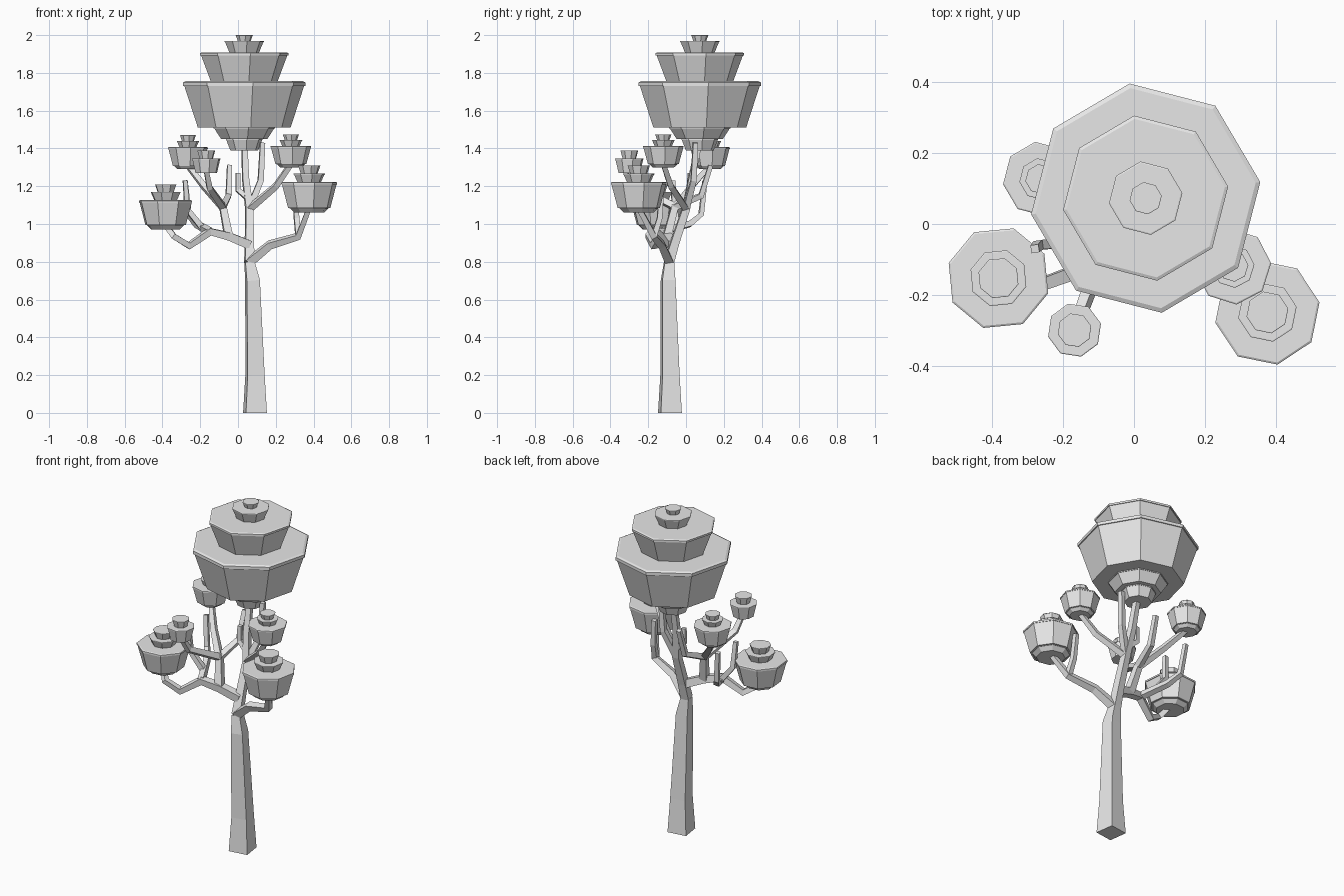
import bpy, bmesh
from math import cos, sin, radians
from mathutils import Vector

cube = bpy.data.objects.get("Cube")
if cube:
    bpy.data.objects.remove(cube)

GREY = (0.8, 0.8, 0.8, 1)
material = bpy.data.materials.new("light_grey")
material.use_nodes = True
material.diffuse_color = GREY
material.node_tree.nodes["Principled BSDF"].inputs["Base Color"].default_value = GREY


def circle(sides, radius, turn):
    """Corners of a flat regular polygon."""
    angles = [radians(turn + 360 * i / sides) for i in range(sides)]
    return [Vector((cos(a), sin(a), 0)) * radius for a in angles]


def loft(name, outlines):
    """Skin a list of outlines, cap both ends and add the result as an object."""
    bm = bmesh.new()
    rings = [[bm.verts.new(corner) for corner in outline] for outline in outlines]
    for lower, upper in zip(rings, rings[1:]):
        for i in range(len(lower)):
            bm.faces.new((lower[i - 1], lower[i], upper[i], upper[i - 1]))
    bm.faces.new(rings[0])
    bm.faces.new(rings[-1])
    bmesh.ops.recalc_face_normals(bm, faces=bm.faces)
    mesh = bpy.data.meshes.new(name)
    bm.to_mesh(mesh)
    bm.free()
    mesh.materials.append(material)
    bpy.context.collection.objects.link(bpy.data.objects.new(name, mesh))


def limb(name, thick, thin, *points):
    """Square limb that tapers evenly from point to point."""
    path = [Vector(point) for point in points]
    steps = [(end - start).normalized() for start, end in zip(path, path[1:])]
    tangents = [(a + b).normalized() for a, b in zip(steps[:1] + steps, steps + steps[-1:])]
    heading = Vector((0, 0, 1))
    frame = heading.rotation_difference(heading)
    outlines = []
    for k, (centre, tangent) in enumerate(zip(path, tangents)):
        frame = heading.rotation_difference(tangent) @ frame
        heading = tangent
        radius = thick + (thin - thick) * k / (len(path) - 1)
        outlines.append([centre + frame @ corner for corner in circle(4, radius, 53)])
    loft(name, outlines)


def crown(name, x, y, base, radius, height, turn, tiers):
    """Stacked octagonal tiers, each flaring up to a lip; returns a point just inside the base.

    Each tier gives its top radius and top height as shares of the whole crown."""
    outlines = []
    bottom = 0
    for width, top in tiers:
        lip = (top - bottom) / 10
        for share, level in ((0.76, bottom), (0.98, top - lip), (1, top - lip), (1, top - lip / 4), (0.96, top)):
            centre = Vector((x, y, base + height * level))
            outlines.append([centre + corner for corner in circle(8, radius * width * share, turn)])
        bottom = top
    loft(name, outlines)
    return Vector((x, y, base + height / 10))


# Foliage crowns
large = ((0.3, 0.1), (0.5, 0.2), (1, 0.6), (0.72, 0.85), (0.32, 0.95), (0.14, 1))
small = ((0.7, 0.1), (1, 0.65), (0.56, 0.83), (0.4, 1))
tiny = ((1, 0.65), (0.63, 1))
main_crown = crown("main_crown", 0.033, 0.073, 1.39, 0.327, 0.61, 8, large)
right_crown = crown("right_crown", -0.383, -0.153, 0.97, 0.147, 0.24, 28, small)
left_crown = crown("left_crown", 0.377, -0.25, 1.06, 0.15, 0.25, 11, small)
front_crown = crown("front_upper_crown", 0.28, -0.12, 1.3, 0.108, 0.175, 5, small)
back_crown = crown("back_crown", -0.265, 0.127, 1.29, 0.106, 0.18, 8, small)
small_crown = crown("front_small_crown", -0.168, -0.3, 1.27, 0.077, 0.12, 14, tiny)

# Forks that several limbs share
fork = Vector((0.06, -0.09, 0.8))
high_fork = Vector((0.06, 0, 1.08))
right_fork = Vector((-0.05, -0.1, 0.935))
right_elbow = Vector((-0.15, -0.13, 0.96))
right_high_fork = Vector((-0.08, -0.06, 1.09))
back_elbow = Vector((-0.22, 0.02, 1))
left_elbow = Vector((0.32, -0.17, 0.935))

# Trunk and leading limb
limb("trunk", 0.079, 0.034, (0.09, -0.085, 0), (0.09, -0.085, 0.2), (0.077, -0.095, 0.7), fork)
limb("leader", 0.035, 0.02, fork, (0.06, -0.06, 0.9), high_fork, (0.04, 0.03, 1.24), main_crown)
limb("leader_fork", 0.024, 0.018, high_fork, (0.12, 0.04, 1.23), (0.13, 0.05, 1.43))
limb("leader_twig", 0.021, 0.016, (0.05, 0.01, 1.14), (0, 0.02, 1.18), (0, 0.02, 1.27))
limb("front_upper_branch", 0.024, 0.018, high_fork, (0.2, -0.08, 1.2), front_crown)

# Left side
limb("left_limb", 0.032, 0.018, fork, (0.17, -0.13, 0.89), left_elbow, left_crown)
limb("left_twig", 0.021, 0.017, left_elbow, (0.31, -0.14, 1.03), (0.3, -0.13, 1.18))

# Low limb on the right side, with two upright twigs
limb("right_limb", 0.033, 0.018, (0.06, -0.07, 0.89), right_fork, right_elbow,
     (-0.26, -0.17, 0.885), (-0.34, -0.2, 0.935), right_crown)
limb("right_back_twig", 0.024, 0.016, right_elbow, back_elbow, (-0.26, 0.08, 1.05), (-0.28, 0.1, 1.23))
limb("right_twig", 0.022, 0.016, (-0.19, -0.05, 0.98), (-0.27, -0.06, 1.08), (-0.28, -0.07, 1.23))

# High limb on the right side, dividing to the front and back
limb("right_high_limb", 0.03, 0.017, right_fork, right_high_fork, (-0.18, 0.03, 1.2), back_crown)
limb("front_small_branch", 0.025, 0.017, right_high_fork, (-0.15, -0.25, 1.19), small_crown)
limb("back_twig", 0.024, 0.017, right_high_fork, (-0.05, 0.08, 1.15), (-0.045, 0.13, 1.31))
